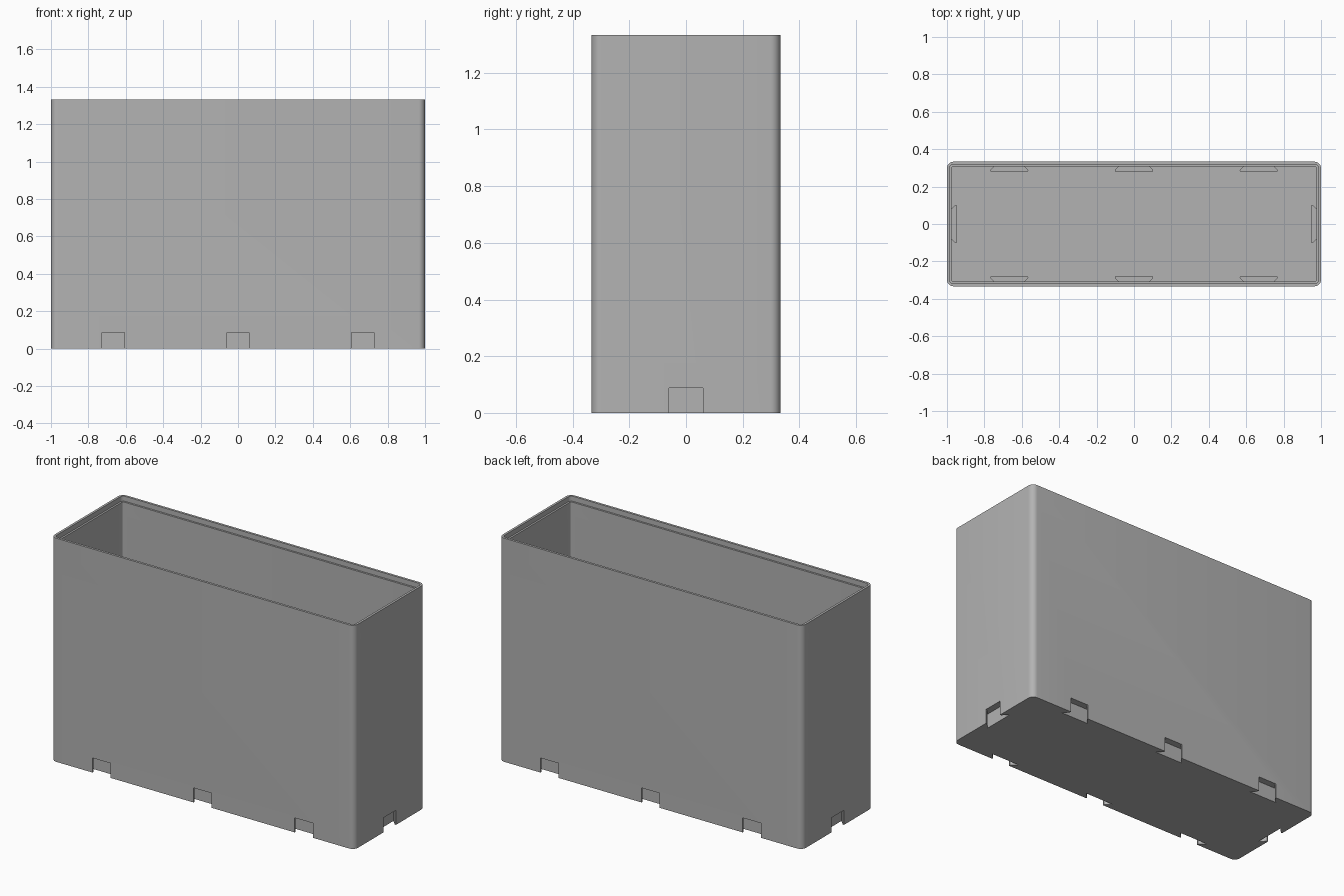
import bpy
import bmesh
from math import cos, sin, pi
from mathutils import Matrix

if "Cube" in bpy.data.objects:
    bpy.data.objects.remove(bpy.data.objects["Cube"])

HALF_X, HALF_Y, HEIGHT = 1.0, 0.333, 1.333
WALL, LIP, FLOOR, RADIUS = 0.025, 0.014, 0.025, 0.035
POCKET_TOP = 0.087

grey = bpy.data.materials.new("plain grey")
grey.use_nodes = True
grey.diffuse_color = (0.45, 0.45, 0.45, 1)
grey.node_tree.nodes["Principled BSDF"].inputs["Base Color"].default_value = grey.diffuse_color


def make_object(name, bm):
    bmesh.ops.recalc_face_normals(bm, faces=bm.faces)
    mesh = bpy.data.meshes.new(name)
    bm.to_mesh(mesh)
    bm.free()
    mesh.materials.append(grey)
    obj = bpy.data.objects.new(name, mesh)
    bpy.context.collection.objects.link(obj)
    return obj


def rounded_ring(bm, inset, z, steps=8):
    """Rounded rectangle, inset from the outer wall."""
    r = RADIUS - inset
    ring = []
    for quarter, (sx, sy) in enumerate([(1, 1), (-1, 1), (-1, -1), (1, -1)]):
        for i in range(steps + 1):
            a = (quarter + i / steps) * pi / 2
            ring.append(bm.verts.new((sx * (HALF_X - RADIUS) + r * cos(a),
                                      sy * (HALF_Y - RADIUS) + r * sin(a), z)))
    return ring


def add_prism(bm, profile, z0, z1, matrix):
    """Extrude a plan profile and place it against a wall."""
    low, high = ([bm.verts.new(matrix @ Matrix.Translation((x, y, z)).translation)
                  for x, y in profile] for z in (z0, z1))
    n = len(profile)
    bm.faces.new(low)
    bm.faces.new(high)
    for i in range(n):
        j = (i + 1) % n
        bm.faces.new((low[i], low[j], high[j], high[i]))


# Open box: outer wall, stepped rim, inner wall and floor
bm = bmesh.new()
rings = [rounded_ring(bm, inset, z) for inset, z in (
    (0, 0), (0, HEIGHT), (LIP, HEIGHT), (LIP, HEIGHT - 0.03),
    (WALL, HEIGHT - 0.03), (WALL, FLOOR))]
for a, b in zip(rings, rings[1:]):
    for i in range(len(a)):
        j = (i + 1) % len(a)
        bm.faces.new((a[i], a[j], b[j], b[i]))
bm.faces.new(rings[0])
bm.faces.new(rings[-1])
box = make_object("box_body", bm)

# Placements of the dovetail sockets; local y runs from the wall into the box
places = []
for x in (-0.667, 0, 0.667):
    places.append(Matrix.Translation((x, -HALF_Y, 0)))
    places.append(Matrix.Translation((x, HALF_Y, 0)) @ Matrix.Rotation(pi, 4, "Z"))
for side in (-1, 1):
    places.append(Matrix.Translation((side * HALF_X, 0, 0))
                  @ Matrix.Rotation(side * pi / 2, 4, "Z"))

# Housings inside the box and the sockets cut into them from below
housing_plan = [(-0.07, 0.01), (0.07, 0.01), (0.103, 0.046), (0.098, 0.054),
                (-0.098, 0.054), (-0.103, 0.046)]
socket_plan = [(-0.06, -0.02), (0.06, -0.02), (0.06, 0.008), (0.093, 0.04),
               (-0.093, 0.04), (-0.06, 0.008)]
for name, plan, z0, z1, operation in (
        ("socket_housings", housing_plan, 0.01, POCKET_TOP + 0.015, "UNION"),
        ("socket_cutters", socket_plan, -0.05, POCKET_TOP, "DIFFERENCE")):
    bm = bmesh.new()
    for matrix in places:
        add_prism(bm, plan, z0, z1, matrix)
    helper = make_object(name, bm)
    helper.hide_render = True
    mod = box.modifiers.new(name, "BOOLEAN")
    mod.object = helper
    mod.operation = operation
    mod.solver = "EXACT"
    bpy.context.view_layer.objects.active = box
    bpy.ops.object.modifier_apply(modifier=mod.name)
    bpy.data.objects.remove(helper)

# Smooth rounded corners, crisp edges
bpy.ops.object.select_all(action="DESELECT")
box.select_set(True)
bpy.context.view_layer.objects.active = box
bpy.ops.object.shade_smooth_by_angle(angle=pi / 6)
